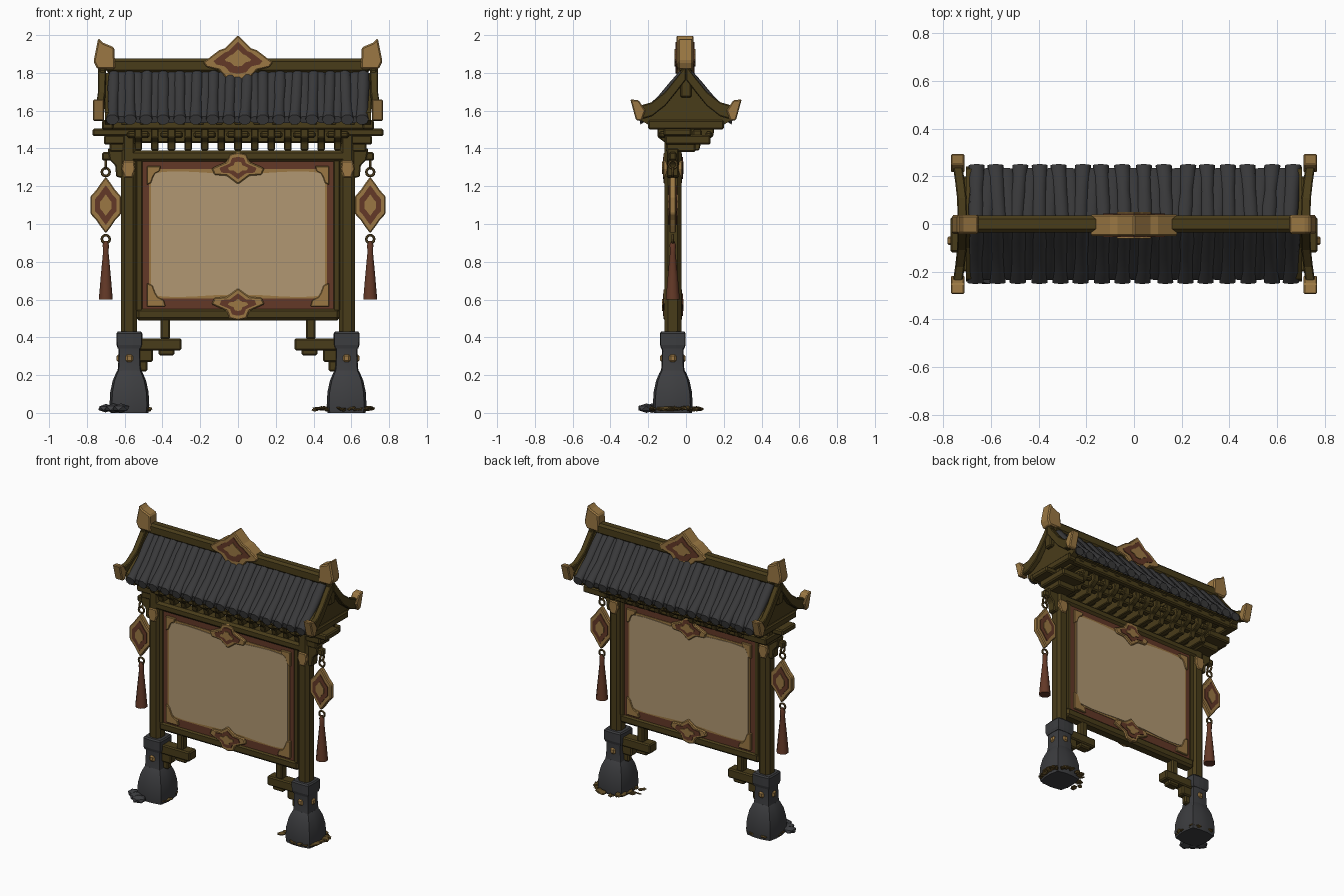
import bpy, bmesh, math, random
from mathutils import Vector, Matrix

random.seed(4)
default_cube = bpy.data.objects.get("Cube")
if default_cube:
    bpy.data.objects.remove(default_cube)


def material(name, red, green, blue):
    mat = bpy.data.materials.new(name)
    mat.use_nodes = True
    mat.diffuse_color = (red, green, blue, 1)
    shader = next(n for n in mat.node_tree.nodes if n.type == 'BSDF_PRINCIPLED')
    shader.inputs["Base Color"].default_value = (red, green, blue, 1)
    shader.inputs["Roughness"].default_value = 0.9
    return mat


WOOD = material("dark olive wood", .066, .045, .010)
GOLD = material("aged gold", .325, .187, .056)
RED = material("red brown lacquer", .125, .04, .02)
CREAM = material("cream paper", .44, .312, .168)
TILE = material("charcoal roof tile", .041, .041, .043)
STONE = material("grey stone", .046, .047, .051)
LEAF = material("dry leaf", .11, .068, .018)

POST_X, BOARD_Y, BOARD_Z = .575, -.07, .935


def finish(name, bm, mat, bevel=0, smooth=False):
    """Turn a bmesh into a named object."""
    bmesh.ops.recalc_face_normals(bm, faces=bm.faces[:])
    mesh = bpy.data.meshes.new(name)
    bm.to_mesh(mesh)
    bm.free()
    mesh.materials.append(mat)
    obj = bpy.data.objects.new(name, mesh)
    bpy.context.collection.objects.link(obj)
    if bevel:
        mod = obj.modifiers.new("worn edges", 'BEVEL')
        mod.width = bevel
        mod.segments = 1
    if smooth:
        bpy.ops.object.select_all(action='DESELECT')
        obj.select_set(True)
        bpy.context.view_layer.objects.active = obj
        bpy.ops.object.shade_smooth_by_angle(angle=math.radians(45))
    return obj


def loft(name, strips, mat, bevel=0, smooth=False, mirror=False):
    """Skin each strip of equal rings and cap both ends."""
    bm = bmesh.new()
    if mirror:
        strips = strips + [[[(-x, y, z) for x, y, z in ring] for ring in s] for s in strips]
    for strip in strips:
        rings = [[bm.verts.new(p) for p in ring] for ring in strip]
        for low, high in zip(rings, rings[1:]):
            for i in range(len(low)):
                j = (i + 1) % len(low)
                bm.faces.new((low[i], low[j], high[j], high[i]))
        bm.faces.new(rings[0])
        bm.faces.new(rings[-1])
    return finish(name, bm, mat, bevel, smooth)


def boxes(name, mat, spans, bevel=.008, mirror=False):
    """Boxes from (x0, x1, y0, y1, z0, z1) spans."""
    strips = [[[(a, c, z), (b, c, z), (b, d, z), (a, d, z)] for z in (e, f)]
              for a, b, c, d, e, f in spans]
    return loft(name, strips, mat, bevel, mirror=mirror)


def prism_y(points, near, far):
    return [[(x, y, z) for x, z in points] for y in (near, far)]


def prism_x(points, near, far):
    return [[(x, y, z) for y, z in points] for x in (near, far)]


def symmetric(half):
    """Complete a half outline that runs from the top to the bottom."""
    return half + [(-x, z) for x, z in reversed(half) if x > 0]


def ornament(name, half, x, y, z, depth, flip=1):
    """Gold plaque with a lacquer field and a gold boss on both faces."""
    outline = symmetric(half)
    for label, mat, scale, extra in (("rim", GOLD, 1, 0), ("field", RED, .7, .005),
                                     ("boss", GOLD, .38, .01)):
        pts = [(x + px * scale, z + flip * pz * scale) for px, pz in outline]
        loft(f"{name}_{label}", [prism_y(pts, y - depth - extra, y + depth + extra)],
             mat, .006 if label == "rim" else 0)


# Posts, frame rails and inner stiles
boxes("post", WOOD, [(.535, .62, -.115, -.025, .38, 1.52)], .02, True)
boxes("frame_rail", WOOD, [(-.54, .54, -.11, -.03, .49, .555),
                           (-.6, .6, -.115, -.025, 1.33, 1.39)], .015)
boxes("frame_stile", WOOD, [(.505, .54, -.105, -.035, .54, 1.34)], .006, True)
plate = [(.55, 1.335), (.61, 1.335), (.617, 1.29), (.6, 1.245), (.56, 1.245), (.543, 1.29)]
loft("post_cap_plate", [prism_y(plate, -.122, -.018)], GOLD, .006, mirror=True)

# Notice board: lacquer panel, gold edging and paper on both faces
boxes("board_panel", RED, [(-.507, .507, -.10, -.04, .54, 1.34)], 0)
boxes("board_edging", GOLD, [(-.472, .472, -.104, -.036, .605, 1.29)], 0)
top_edge = [(.46 * math.cos(a), .007 * math.cos(4 * a)) for a in
            [math.pi * i / 12 for i in range(13)]]
paper = [(x, .337 - w) for x, w in top_edge] + [(x, -.315 + w) for x, w in reversed(top_edge)]
loft("board_paper", [prism_y([(x, BOARD_Z + z) for x, z in paper], -.108, -.032)], CREAM)
corner = [(1, 1), (0, 1), (.1, .72), (.42, .6), (.55, .42), (.7, .1), (1, 0)]
for name, wide, tall, side in (("upper_corner", .075, .10, 1), ("lower_corner", .10, .125, -1)):
    pts = [(.483 - wide * (1 - u), BOARD_Z + side * (.372 - tall * (1 - v))) for u, v in corner]
    loft(name, [prism_y(pts, -.114, -.026)], GOLD, .004, mirror=True)
crest = [(0, .08), (.045, .07), (.06, .03), (.14, -.005), (.125, -.04), (.06, -.045), (0, -.09)]
for name, side in (("upper_crest", 1), ("lower_crest", -1)):
    ornament(name, crest, 0, BOARD_Y, BOARD_Z + side * .365, .048, side)

# Brackets under the eaves, with cloud arms along every second one
bracket = [(-.15, 1.51), (.15, 1.51), (.145, 1.465), (.11, 1.44), (.08, 1.43), (.07, 1.39),
           (-.10, 1.39), (-.11, 1.43), (-.15, 1.46)]
places = [.088 * i for i in range(-6, 7)]
loft("eave_bracket", [prism_x(bracket, x - .02, x + .02) for x in places], WOOD, .005)
boxes("cloud_arm", WOOD, [(x - .06, x + .06, y - .018, y + .018, 1.455, 1.49)
                          for x in places[::2] for y in (-.125, .12)], .01)
boxes("bracket_beam", WOOD, [(-.7, .7, y - .025, y + .025, 1.43, 1.5) for y in (BOARD_Y, .06)])
boxes("eave_beam", WOOD, [(-.72, .72, y - .022, y + .022, 1.5, 1.55) for y in (-.165, 0, .165)])
boxes("end_bracket", WOOD, [(.52, .77, -.12, .03, 1.465, 1.505), (.53, .71, -.11, .13, 1.42, 1.47),
                            (.54, .68, -.105, .05, 1.38, 1.43),
                            (.66, .72, -.20, .20, 1.5, 1.55)], .008, True)
brace = [(.6, 1.4), (.69, 1.4), (.68, 1.34), (.65, 1.31), (.645, 1.25), (.6, 1.24)]
loft("side_brace", [prism_y(brace, -.1, -.04)], WOOD, .006, mirror=True)
boxes("rafter", WOOD, [(x - .02, x + .02, -.19, .19, 1.525, 1.56)
                       for x in [.1 * i for i in range(-6, 7)]], .005)

# Roof body and curved tile rows
slope = [(.01, 1.805), (.07, 1.735), (.13, 1.665), (.19, 1.605), (.243, 1.56)]
deck = symmetric([(0, 1.8)] + [(y - .04, z - .015) for y, z in slope[1:]] + [(.18, 1.54), (0, 1.56)])
loft("roof_deck", [prism_x(deck, -.69, .69)], WOOD)


def tile_row(x, width, height, side, reach):
    """A log-shaped row of tiles running down the slope."""
    lean = random.uniform(-.009, .009)
    rings = []
    for i, (y, z) in enumerate(slope):
        last = i == len(slope) - 1
        swell = 1.12 if last else 1 + .1 * (i % 2) + random.uniform(-.08, .08)
        shift = x + lean * (i - 2) / 2
        out = y + (reach if last else 0)
        ring = []
        for k in range(10):
            c, s = math.cos(math.tau * k / 10), math.sin(math.tau * k / 10)
            ring.append((shift + width * swell * c,
                         side * (out + (.2 if last else .6) * height * s),
                         z - .008 + height * swell * s))
        rings.append(ring)
    return rings


rows = 16
cover_tiles, pan_tiles = [], []
for side in (-1, 1):
    for i in range(rows):
        x = -.66 + 1.32 * i / (rows - 1)
        cover_tiles.append(tile_row(x, .03, .024, side, .003))
        if i < rows - 1:
            pan_tiles.append(tile_row(x + .044, .03, .016, side, -.012))
loft("cover_tiles", cover_tiles, TILE, smooth=True)
loft("pan_tiles", pan_tiles, TILE, smooth=True)

# Ridge beam, ridge finials and ridge crest
boxes("ridge_beam", WOOD, [(-.7, .7, -.035, .035, 1.80, 1.875)], .015)
finial = [(.65, 1.82), (.745, 1.82), (.765, 1.86), (.74, 1.985), (.715, 1.96), (.655, 1.935)]
loft("ridge_finial", [prism_y(finial, -.042, .038)], GOLD, .008, mirror=True)
ridge_crest = [(0, .12), (.045, .075), (.07, .05), (.1, .04), (.185, -.025), (.165, -.05),
               (.1, -.065), (.06, -.11), (0, -.12)]
ornament("ridge_crest", ridge_crest, 0, -.005, 1.88, .045)

# Gable boards flaring outwards, with gold tips
gable = [(0, 1.84, .70), (.05, 1.775, .70), (.11, 1.70, .702), (.18, 1.645, .71), (.25, 1.625, .72)]
boards = [[[(x, s * y, z), (x + .04, s * y, z), (x + .04, s * y, z - .075), (x, s * y, z - .075)]
           for y, z, x in gable] for s in (-1, 1)]
loft("gable_board", boards, WOOD, .005, mirror=True)
infill = symmetric([(0, 1.8), (.1, 1.68), (.23, 1.59), (.24, 1.55), (.19, 1.52), (0, 1.52)])
loft("gable_infill", [prism_x(infill, .66, .705)], WOOD, mirror=True)
boxes("gable_strut", WOOD, [(.7, .735, -.03, .03, 1.67, 1.82)], .008, True)
tip = [(.215, 1.6), (.235, 1.545), (.265, 1.55), (.295, 1.66), (.25, 1.655)]
loft("eave_tip", [prism_x([(s * y, z) for y, z in tip], .71, .768) for s in (-1, 1)],
     GOLD, .006, mirror=True)


# Hanging charms with chain rings and tassels
def ring(name, x, z, radius, turn):
    bpy.ops.mesh.primitive_torus_add(major_radius=radius, minor_radius=.007, major_segments=12,
                                     minor_segments=6, location=(x, BOARD_Y, z),
                                     rotation=(math.pi / 2, 0, turn))
    obj = bpy.context.object
    obj.name = name
    obj.data.materials.append(LEAF)


def round_rings(x, y, profile, sides=8, square=0):
    """Stacked rings; square pulls the round outline towards a box."""
    result = []
    for z, radius in profile:
        loop = []
        for i in range(sides):
            a = math.tau * (i + .5) / sides
            c, s = math.cos(a), math.sin(a)
            grow = radius * ((1 - square) + square / max(abs(c), abs(s)))
            loop.append((x + grow * c, y + grow * s, z))
        result.append(loop)
    return result


charm = [(0, .15), (.03, .11), (.05, .08), (.082, .045), (.082, -.045),
         (.05, -.08), (.03, -.11), (0, -.15)]
for side, label in ((-1, "right"), (1, "left")):
    x = side * .7
    ornament(f"{label}_charm", charm, x, BOARD_Y, 1.1, .018)
    for z, turn in ((1.315, math.pi / 2), (1.275, 0), (.92, 0)):
        ring(f"{label}_chain_ring", x, z, .021, turn)
boxes("charm_hanger", WOOD, [(.62, .72, -.09, -.05, 1.335, 1.38)], .008, True)
tassel = [(.6, .04), (.72, .029), (.85, .016), (.89, .018), (.91, .008)]
loft("tassel", [round_rings(.7, BOARD_Y, tassel)], RED, smooth=True, mirror=True)

# Stepped brackets below the board
boxes("lower_bracket", WOOD, [(.36, .41, -.1, -.04, .39, .5), (.30, .53, -.11, -.03, .33, .395),
                              (.335, .42, -.1, -.04, .305, .34), (.45, .53, -.1, -.04, .27, .34),
                              (.48, .53, -.09, -.05, .22, .28)], .008, True)

# Stone feet: bulging base, waisted shaft, collar and studs
foot = [(0, .102), (.04, .107), (.11, .103), (.17, .09), (.21, .073), (.225, .064)]
loft("stone_foot", [round_rings(POST_X, BOARD_Y, foot, 12, .55)], STONE, smooth=True, mirror=True)
shaft = [(.2, .066), (.25, .06), (.33, .058), (.37, .064)]
loft("stone_shaft", [round_rings(POST_X, BOARD_Y, shaft, 12, .7)], STONE, smooth=True, mirror=True)
collar = [(.34, .062), (.36, .068), (.42, .069), (.43, .062)]
loft("stone_collar", [round_rings(POST_X, BOARD_Y, collar, 12, .8)], STONE, mirror=True)
boxes("foot_stud", GOLD, [(POST_X - .02, POST_X + .02, -.138, -.002, .268, .31),
                          (POST_X - .068, POST_X + .068, -.09, -.05, .268, .31)], .01, True)


# Rocks and fallen leaves round the feet
def litter(name, x, y, count, spread):
    bm = bmesh.new()
    for _ in range(count):
        a, size = random.uniform(0, math.tau), random.uniform(.018, .036)
        spot = Vector((x + spread * math.cos(a), y + spread * math.sin(a), size * .7))
        turn = Matrix.Rotation(random.uniform(0, 3), 4, 'Z')
        tilt = Matrix.Rotation(random.uniform(-.5, .5), 4, 'X')
        place = Matrix.Translation(spot) @ turn @ tilt @ Matrix.Diagonal((size, size * .7, size * .25, 1))
        bmesh.ops.create_icosphere(bm, subdivisions=1, radius=1, matrix=place)
    finish(name, bm, LEAF)


litter("left_leaves", POST_X, -.05, 40, .122)
litter("left_leaf_drift", .45, -.08, 8, .045)
litter("right_leaves", -POST_X, BOARD_Y, 12, .1)
rocks = bmesh.new()
for x, y, size in ((-.66, -.18, .05), (-.7, -.15, .045), (-.62, -.21, .05)):
    place = Matrix.Translation((x, y, .025)) @ Matrix.Diagonal((1, 1, .5, 1))
    bmesh.ops.create_icosphere(rocks, subdivisions=1, radius=size, matrix=place)
finish("right_rocks", rocks, STONE)
